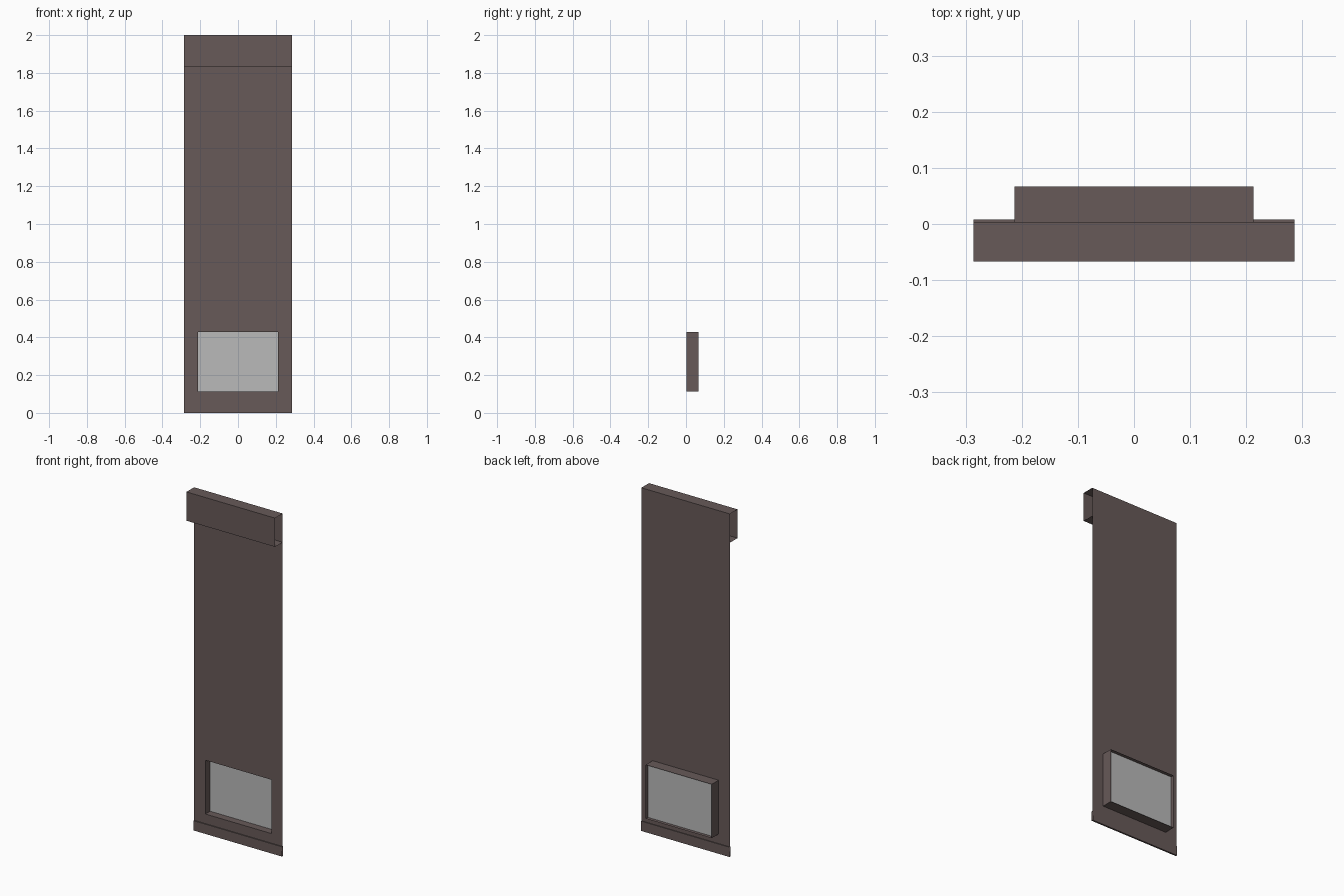
import bpy

if "Cube" in bpy.data.objects:
    bpy.data.objects.remove(bpy.data.objects["Cube"])

W = 0.286            # half width of the sheet
WX, Z0, Z1 = 0.213, 0.113, 0.427   # window half width and heights
YS = 0.0035          # plane of the main sheet
YB = 0.067           # back of window frame


def material(name, rgb):
    m = bpy.data.materials.new(name)
    m.diffuse_color = (*rgb, 1.0)
    m.use_nodes = True
    m.node_tree.nodes["Principled BSDF"].inputs["Base Color"].default_value = m.diffuse_color
    return m


brown = material("dark brown", (0.136, 0.101, 0.099))
grey = material("pane grey", (0.49, 0.49, 0.49))


def make(name, verts, faces, mat):
    me = bpy.data.meshes.new(name)
    me.from_pydata(verts, [], faces)
    me.materials.append(mat)
    ob = bpy.data.objects.new(name, me)
    bpy.context.collection.objects.link(ob)
    return ob


def rect(x, z0, z1, y):
    return [(-x, y, z0), (x, y, z0), (x, y, z1), (-x, y, z1)]


def open_tube(name, a, b, mat):
    # four walls joining two matching rectangles, ends left open
    make(name, a + b, [(i, (i + 1) % 4, (i + 1) % 4 + 4, i + 4) for i in range(4)], mat)


def sleeve(name, y0, y1, z0, z1):
    # open-ended box section running along x
    ring = lambda x: [(x, y0, z0), (x, y1, z0), (x, y1, z1), (x, y0, z1)]
    open_tube(name, ring(W), ring(-W), brown)


# main sheet with the window opening
open_tube("main_sheet", rect(W, 0.03, 1.98, YS), rect(WX, Z0, Z1, YS), brown)
# header housing at the top and hem bar at the bottom
sleeve("top_housing", -0.067, YS, 1.832, 2.0)
sleeve("bottom_bar", -0.002, 0.008, 0.0, 0.057)
# window frame projecting backwards, with a recessed pane
open_tube("window_frame", rect(WX, Z0, Z1, YB), rect(WX, Z0, Z1, YS), brown)
make("window_pane", rect(WX, Z0, Z1, 0.047), [(0, 1, 2, 3)], grey)
